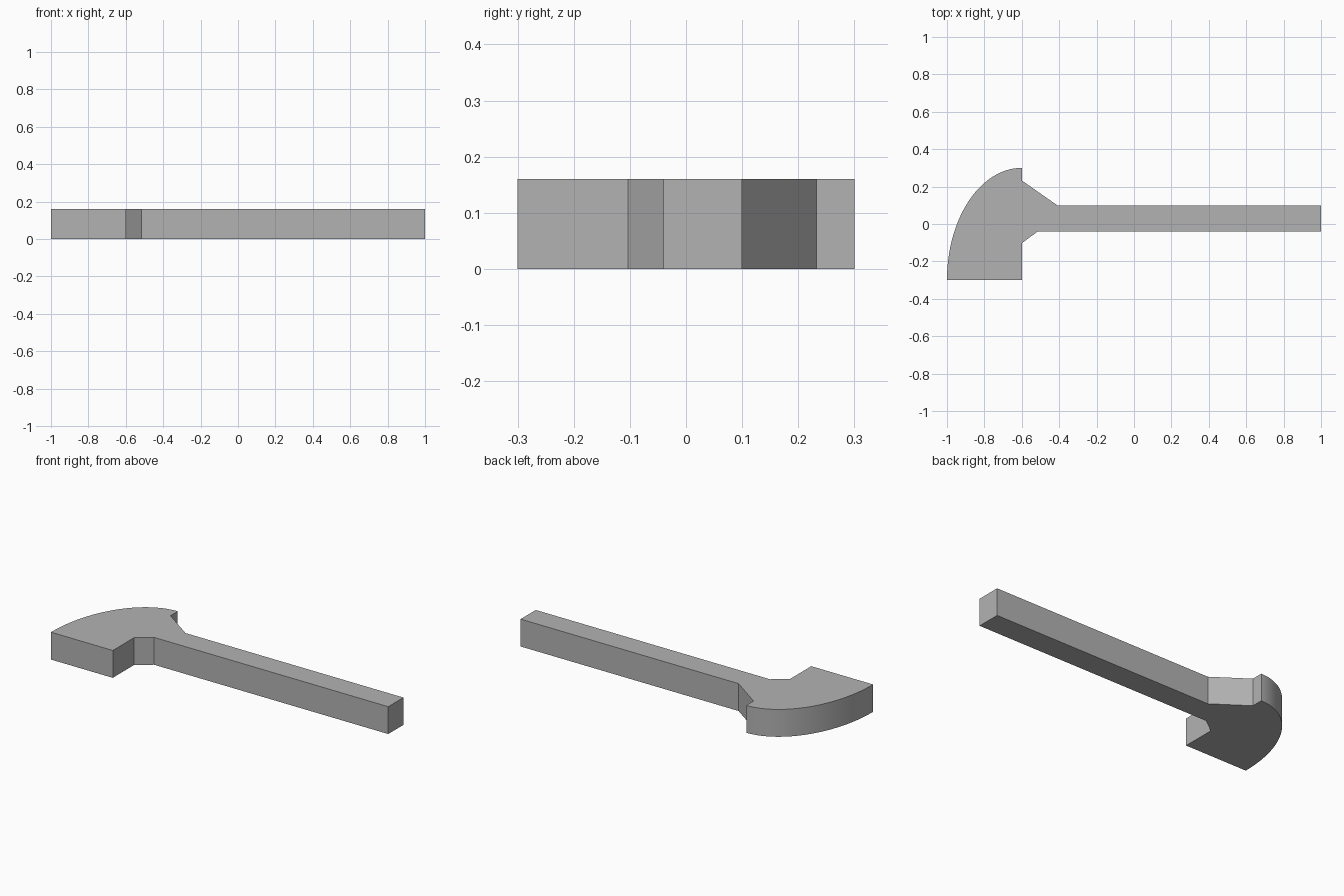
import bpy, bmesh
from math import cos, sin, pi

cube = bpy.data.objects.get("Cube")
if cube:
    bpy.data.objects.remove(cube, do_unlink=True)

THICKNESS = 0.16
ARC_STEPS = 48

# Plain grey material
grey = bpy.data.materials.new("plain grey")
grey.use_nodes = True
colour = (0.45, 0.45, 0.45, 1)
grey.diffuse_color = colour
grey.node_tree.nodes["Principled BSDF"].inputs["Base Color"].default_value = colour

# Curved head edge: a quarter ellipse
arc = [(-0.6 - 0.4 * cos(i / ARC_STEPS * pi / 2), -0.3 + 0.6 * sin(i / ARC_STEPS * pi / 2))
       for i in range(ARC_STEPS + 1)]
# Straight inner edge, sloped shoulders and handle
outline = arc + [(-0.6, 0.233), (-0.41, 0.1), (1, 0.1), (1, -0.04),
                 (-0.515, -0.04), (-0.6, -0.103), (-0.6, -0.3)]

# Extrude the outline into one solid
bm = bmesh.new()
base = bm.faces.new([bm.verts.new((x, y, 0)) for x, y in outline])
top = bmesh.ops.extrude_face_region(bm, geom=[base], use_keep_orig=True)["geom"]
bmesh.ops.translate(bm, vec=(0, 0, THICKNESS),
                    verts=[v for v in top if isinstance(v, bmesh.types.BMVert)])
bmesh.ops.recalc_face_normals(bm, faces=bm.faces)

mesh = bpy.data.meshes.new("head_and_handle")
bm.to_mesh(mesh)
bm.free()
mesh.materials.append(grey)
tool = bpy.data.objects.new("head_and_handle", mesh)
bpy.context.collection.objects.link(tool)

# Smooth the curved edge, keep corners sharp
bpy.context.view_layer.objects.active = tool
tool.select_set(True)
bpy.ops.object.shade_smooth_by_angle(angle=pi / 6)
